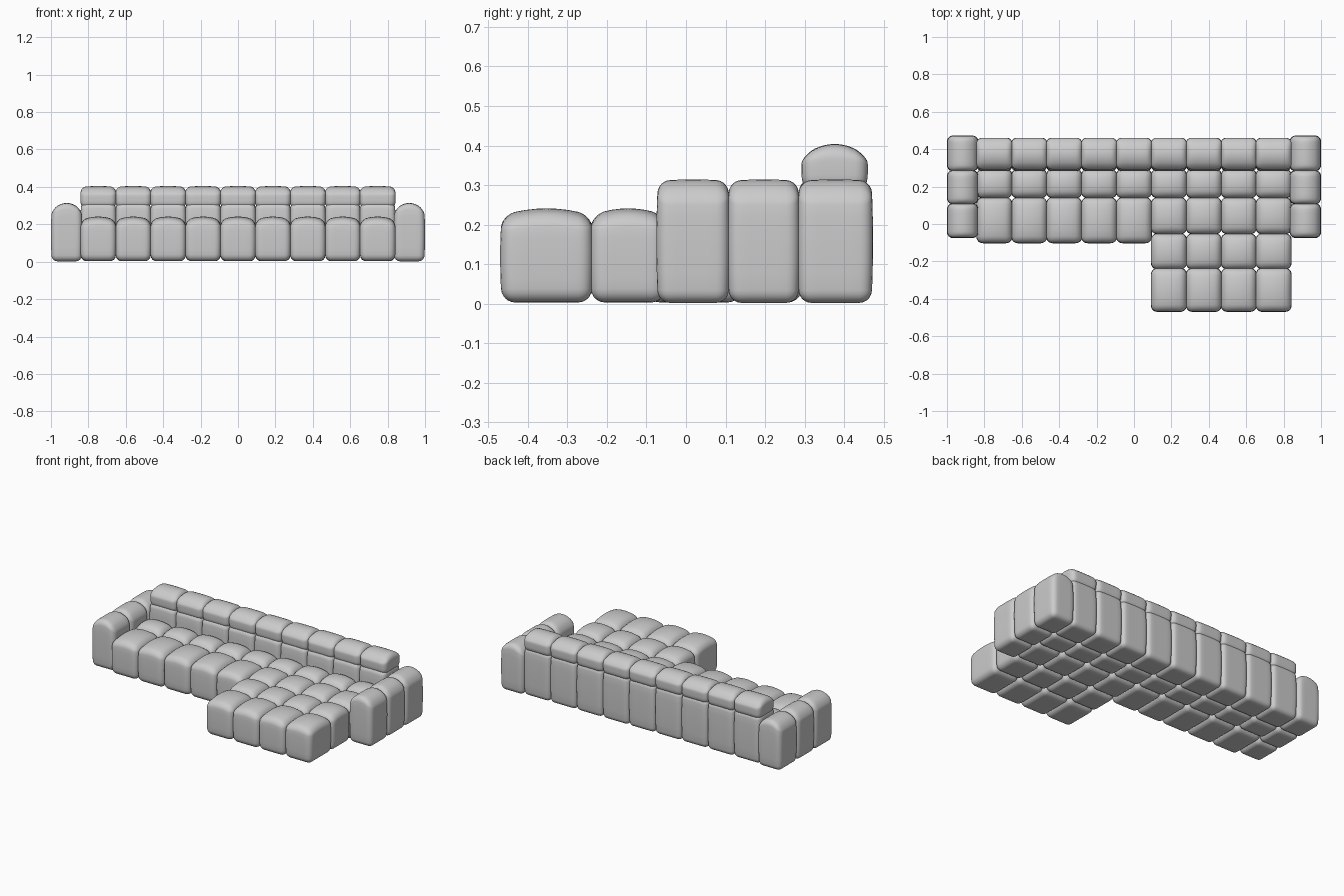
import bpy, bmesh
from mathutils import Vector

if "Cube" in bpy.data.objects:
    bpy.data.objects.remove(bpy.data.objects["Cube"], do_unlink=True)

fabric = bpy.data.materials.new("light_grey_fabric")
fabric.use_nodes = True
GREY = (0.6, 0.6, 0.6, 1)
fabric.diffuse_color = GREY
fabric.node_tree.nodes["Principled BSDF"].inputs["Base Color"].default_value = GREY

CUTS = 11      # grid cuts on each cushion face
CORNER = 0.5   # share of the grid spent on the rounded edges


def cushion(name, x, y, z, radius=0.035, dome_x=0.0, dome_y=0.0, bulge=0.004):
    """Rounded box between the given ranges, with a domed top and puffy sides."""
    lo, hi = Vector((x[0], y[0], z[0])), Vector((x[1], y[1], z[1]))
    centre, half = (lo + hi) / 2, (hi - lo) / 2
    bm = bmesh.new()
    bmesh.ops.create_cube(bm, size=2)
    bmesh.ops.subdivide_edges(bm, edges=bm.edges[:], cuts=CUTS, use_grid_fill=True)
    for v in bm.verts:
        core, offset = Vector(), Vector()
        for i in range(3):
            t, flat = v.co[i], half[i] - radius
            size, sign = abs(t), (1 if t >= 0 else -1)
            if size <= 1 - CORNER:
                core[i] = sign * flat * size / (1 - CORNER)
            else:
                core[i] = sign * flat
                offset[i] = sign * (size - 1 + CORNER) / CORNER
        p = core + offset.normalized() * radius
        u, w, h = (p[i] / half[i] for i in range(3))
        # sides narrow a little toward top and bottom
        p.x -= bulge * u * h * h
        p.y -= bulge * w * h * h
        # top sinks toward its edges
        p.z -= max(h, 0) * (dome_x * u * u + dome_y * w * w)
        v.co = centre + p
    mesh = bpy.data.meshes.new(name)
    bm.to_mesh(mesh)
    bm.free()
    mesh.materials.append(fabric)
    mesh.shade_smooth()
    obj = bpy.data.objects.new(name, mesh)
    bpy.context.collection.objects.link(obj)
    return obj


COLUMNS = 9
CHAISE_START = 5
LEFT, PITCH = -0.84, 1.68 / 9
LAP = 0.003    # neighbouring cushions press into each other

for c in range(COLUMNS):
    x = (LEFT + c * PITCH - LAP, LEFT + (c + 1) * PITCH + LAP)
    chaise = c >= CHAISE_START
    # seat rows, with two more in front for the chaise
    rows = [("seat_front", -0.055 if chaise else -0.103, 0.143),
            ("seat_rear", 0.137, 0.295)]
    if chaise:
        rows += [("chaise_middle", -0.243, -0.05), ("chaise_front", -0.47, -0.235)]
    for name, y0, y1 in rows:
        cushion(f"{name}_{c + 1}", x, (y0, y1), (0.003, 0.241),
                dome_x=0.018, dome_y=0.018)
    # backrest and the roll on top of it
    cushion(f"backrest_{c + 1}", x, (0.283, 0.461), (0.003, 0.322),
            radius=0.03, dome_x=0.006, dome_y=0.01)
    cushion(f"back_roll_{c + 1}", x, (0.292, 0.46), (0.285, 0.404),
            radius=0.032, dome_x=0.003, dome_y=0.03)

# armrests, three cushions deep on each side
for side, label in ((1, "left"), (-1, "right")):
    x = sorted((side * 0.832, side * 1.0))
    for i, y in enumerate(((-0.075, 0.111), (0.105, 0.288), (0.282, 0.473))):
        cushion(f"{label}_arm_{i + 1}", x, y, (0.002, 0.314),
                radius=0.032, dome_x=0.04, dome_y=0.003)
